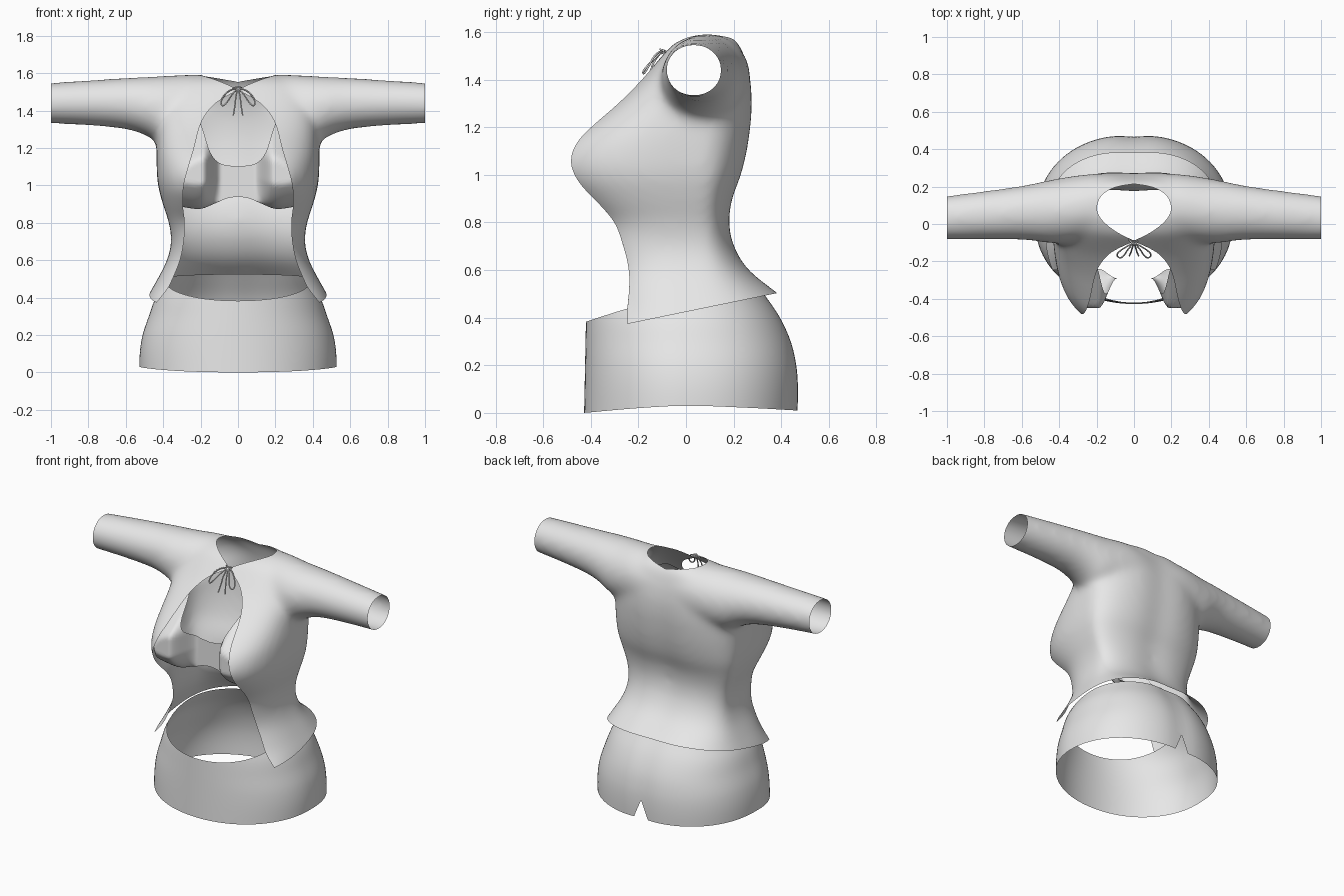
import bpy, bmesh, math

cube = bpy.data.objects.get("Cube")
if cube:
    bpy.data.objects.remove(cube)

cloth = bpy.data.materials.new("light_grey_cloth")
cloth.use_nodes = True
GREY = (0.8, 0.8, 0.8, 1)
cloth.diffuse_color = GREY
cloth.node_tree.nodes["Principled BSDF"].inputs["Base Color"].default_value = GREY


def curve(*pts):
    """Smooth function through the given points."""
    def slope(i):
        a, b = pts[max(i - 1, 0)], pts[min(i + 1, len(pts) - 1)]
        return (b[1] - a[1]) / (b[0] - a[0])

    def f(t):
        t = min(max(t, pts[0][0]), pts[-1][0])
        i = max(k for k in range(len(pts) - 1) if pts[k][0] <= t)
        (a, p), (b, q) = pts[i], pts[i + 1]
        h, u = b - a, (t - a) / (b - a)
        v = 1 - u
        return (p * (1 + 2 * u) * v * v + q * (3 - 2 * u) * u * u
                + h * u * v * (slope(i) * v - slope(i + 1) * u))
    return f


def loft(bm, rings, closed=True, caps=False):
    rows = [[bm.verts.new(p) for p in ring] for ring in rings]
    n = len(rows[0])
    for a, b in zip(rows, rows[1:]):
        for i in range(n if closed else n - 1):
            j = (i + 1) % n
            bm.faces.new((a[i], a[j], b[j], b[i]))
    if caps:
        bm.faces.new(rows[0][::-1])
        bm.faces.new(rows[-1])


def cut(bm, f):
    """Trim away everything where f is negative, along a clean edge."""
    val = {v: f(*v.co) for v in bm.verts}
    fresh = []
    for e in list(bm.edges):
        a, b = e.verts
        if val[a] * val[b] < 0:
            t = val[a] / (val[a] - val[b])
            fresh.append(bmesh.utils.edge_split(e, a, t)[1])
    bmesh.ops.connect_verts(bm, verts=fresh)
    bmesh.ops.delete(bm, geom=[v for v in val if val[v] < 0], context="VERTS")


def finish(bm, name):
    mesh = bpy.data.meshes.new(name)
    bm.to_mesh(mesh)
    bm.free()
    mesh.materials.clear()
    mesh.materials.append(cloth)
    for p in mesh.polygons:
        p.use_smooth = True
        p.material_index = 0
    obj = bpy.data.objects.new(name, mesh)
    bpy.context.collection.objects.link(obj)
    return obj


def power(v, e):
    return math.copysign(abs(v) ** e, v)


ANGLES = [2 * math.pi * i / 96 for i in range(96)]

# Jacket measurements by height
half_width = curve((.25, .54), (.4, .485), (.5, .43), (.6, .38), (.7, .357), (.8, .37), (.9, .402),
                   (1, .428), (1.1, .435), (1.2, .435), (1.4, .42), (1.5, .38), (1.56, .3), (1.59, .2))
back_y = curve((.25, .6), (.4, .52), (.5, .4), (.6, .275), (.7, .212), (.8, .19), (.9, .203), (1, .24),
               (1.1, .265), (1.2, .28), (1.3, .287), (1.4, .28), (1.5, .255), (1.56, .228), (1.59, .19))
front_y = curve((.25, -.25), (.45, -.245), (.6, -.24), (.7, -.265), (.8, -.3), (.9, -.39), (.97, -.455),
                (1.05, -.488), (1.13, -.465), (1.2, -.4), (1.3, -.285), (1.4, -.185), (1.5, -.1),
                (1.56, -.04), (1.59, .03))
opening = curve((.3, .5), (.38, .43), (.45, .375), (.5, .35), (.6, .31), (.7, .29), (.8, .285), (.9, .295),
                (1, .29), (1.1, .265), (1.2, .235), (1.3, .21), (1.36, .185), (1.42, .14),
                (1.46, .09), (1.5, .015), (1.51, -.02), (1.6, -.3))
MID, N = .06, 2.8


def bulge(x, z):
    return max(1 - (abs(x) / half_width(z)) ** N, .02) ** (1 / N)


def front_depth(z):
    return (MID - front_y(z)) / bulge(min(max(opening(z), 0), .92 * half_width(z)), z)


def body_ring(z):
    ring = []
    for a in ANGLES:
        c, s = math.cos(a), math.sin(a)
        n = N if s < 0 else 2.3
        x = half_width(z) * power(c, 2 / n)
        depth = front_depth(z) if s < 0 else back_y(z) - MID
        y = MID + depth * power(s, 2 / n)
        if s > 0:
            y -= .015 * math.exp(-(x / .11) ** 2)
        ring.append((x, y, z))
    return ring


# Sleeve measurements by distance from the centre
sleeve_top = curve((0, 1.56), (.2, 1.592), (.4, 1.585), (.6, 1.575), (1.06, 1.545))
sleeve_low = curve((0, 1.25), (.4, 1.22), (.5, 1.27), (.6, 1.3), (.8, 1.32), (1.06, 1.333))
sleeve_back = curve((0, .26), (.2, .27), (.4, .245), (.6, .205), (1.06, .143))
sleeve_front = curve((0, -.07), (.2, -.08), (.4, -.105), (.6, -.085), (1.06, -.085))


def sleeve_ring(x):
    d = abs(x)
    t, l, b, f = (g(d) for g in (sleeve_top, sleeve_low, sleeve_back, sleeve_front))
    return [(x, (b + f) / 2 + (b - f) / 2 * math.cos(a), (t + l) / 2 + (t - l) / 2 * math.sin(a))
            for a in ANGLES]


# Jacket: body and sleeves fused into one smooth shell
bm = bmesh.new()
loft(bm, [body_ring(.25 + 1.34 * i / 70) for i in range(71)], caps=True)
loft(bm, [sleeve_ring(-1.06 + 2.12 * i / 80) for i in range(81)], caps=True)
bmesh.ops.recalc_face_normals(bm, faces=bm.faces)
jacket = finish(bm, "jacket")
fuse = jacket.modifiers.new("fuse", "REMESH")
fuse.mode, fuse.voxel_size = "VOXEL", .016
soften = jacket.modifiers.new("soften", "SMOOTH")
soften.factor, soften.iterations = .5, 30
fused = jacket.evaluated_get(bpy.context.evaluated_depsgraph_get())
bm = bmesh.new()
bm.from_mesh(fused.to_mesh())
fused.to_mesh_clear()
bpy.data.objects.remove(jacket)

# Jacket openings: cuffs, hem, front and neck
neck = curve((-.2, -.2), (-.09, 0), (-.05, .08), (0, .15), (.05, .19), (.1, .197), (.16, .165),
             (.2, .09), (.215, 0), (.26, -.2))
cut(bm, lambda x, y, z: 1 - abs(x))
cut(bm, lambda x, y, z: z - .375 - .206 * (y + .24))
cut(bm, lambda x, y, z: max(abs(x) - opening(z), y))
cut(bm, lambda x, y, z: max(abs(x) - neck(y), 1.35 - z))
finish(bm, "jacket")

# Skirt
skirt_width = curve((-.05, .527), (.1, .525), (.2, .51), (.3, .477), (.4, .44), (.5, .38), (.6, .33))
skirt_back = curve((-.05, .473), (.1, .477), (.2, .47), (.3, .447), (.4, .402), (.5, .335), (.6, .26))
skirt_top = curve((-.43, .38), (-.24, .44), (0, .5), (.3, .525))
skirt_hem = curve((-.43, 0), (-.2, .02), (0, .03), (.25, .022), (.47, .01))


def skirt_ring(z):
    ring = []
    for a in ANGLES:
        c, s = math.cos(a), math.sin(a)
        n = 2.25 if s > 0 else 2.05
        x = skirt_width(z) * power(c, 2 / n)
        y = (skirt_back(z) if s > 0 else .428 - .02 * z) * power(s, 2 / n)
        if s > 0:
            y -= .01 * math.exp(-(x / .08) ** 2)
        ring.append((x, y, z))
    return ring


bm = bmesh.new()
loft(bm, [skirt_ring(-.05 + .65 * i / 40) for i in range(41)])
cut(bm, lambda x, y, z: skirt_top(y) - z)
cut(bm, lambda x, y, z: z - skirt_hem(y))
cut(bm, lambda x, y, z: max(abs(x) - .055 * (1 - z / .13), -y))
finish(bm, "skirt")

# Inner top: two rounded cups joined by a flat bridge
top_edge = curve((0, 1.1), (.1, 1.12), (.15, 1.18), (.2, 1.33), (.25, 1.38), (.4, 1.3))
low_edge = curve((0, .94), (.06, .93), (.12, .905), (.2, .875), (.3, .885), (.4, .9))


def top_column(x):
    d = abs(x)
    u = min(max((d - .09) / .1, 0), 1)
    u = u * u * (3 - 2 * u)
    low, high = low_edge(d), top_edge(d)
    column = []
    for i in range(33):
        t = i / 32
        z = low + (high - low) * t * t
        under = -.24 - .21 * min((z - low) / .13, 1) ** .5
        cup = max(MID - front_depth(z) * bulge(x, z) + .03, under)
        bridge = max(-.29, MID - front_depth(z) + .03)
        column.append((x, cup * u + bridge * (1 - u), z))
    return column


bm = bmesh.new()
loft(bm, [top_column(-.38 + .76 * i / 76) for i in range(77)], closed=False)
finish(bm, "inner_top")


# Tie: a knot, two loops and two tails of thin cord
def cord(name, pts, cyclic=False):
    data = bpy.data.curves.new(name, "CURVE")
    data.dimensions = "3D"
    data.bevel_depth, data.bevel_resolution = .004, 2
    s = data.splines.new("NURBS")
    s.points.add(len(pts) - 1)
    for p, co in zip(s.points, pts):
        p.co = (*co, 1)
    s.use_cyclic_u, s.use_endpoint_u, s.order_u = cyclic, True, 3
    data.materials.append(cloth)
    bpy.context.collection.objects.link(bpy.data.objects.new(name, data))


for side, label in ((1, "left"), (-1, "right")):
    cord(label + "_tie_loop", [(side * x, y, z) for x, y, z in (
        (0, -.1, 1.52), (.05, -.125, 1.515), (.095, -.16, 1.45), (.085, -.18, 1.42),
        (.06, -.18, 1.44), (.03, -.13, 1.49))], True)
    cord(label + "_tie_tail", [(side * x, y, z) for x, y, z in (
        (0, -.1, 1.52), (.012, -.135, 1.48), (.015, -.15, 1.43), (.025, -.17, 1.375))])
cord("tie_knot", [(-.025, -.085, 1.52), (0, -.12, 1.53), (.025, -.085, 1.52), (0, -.11, 1.505)], True)
